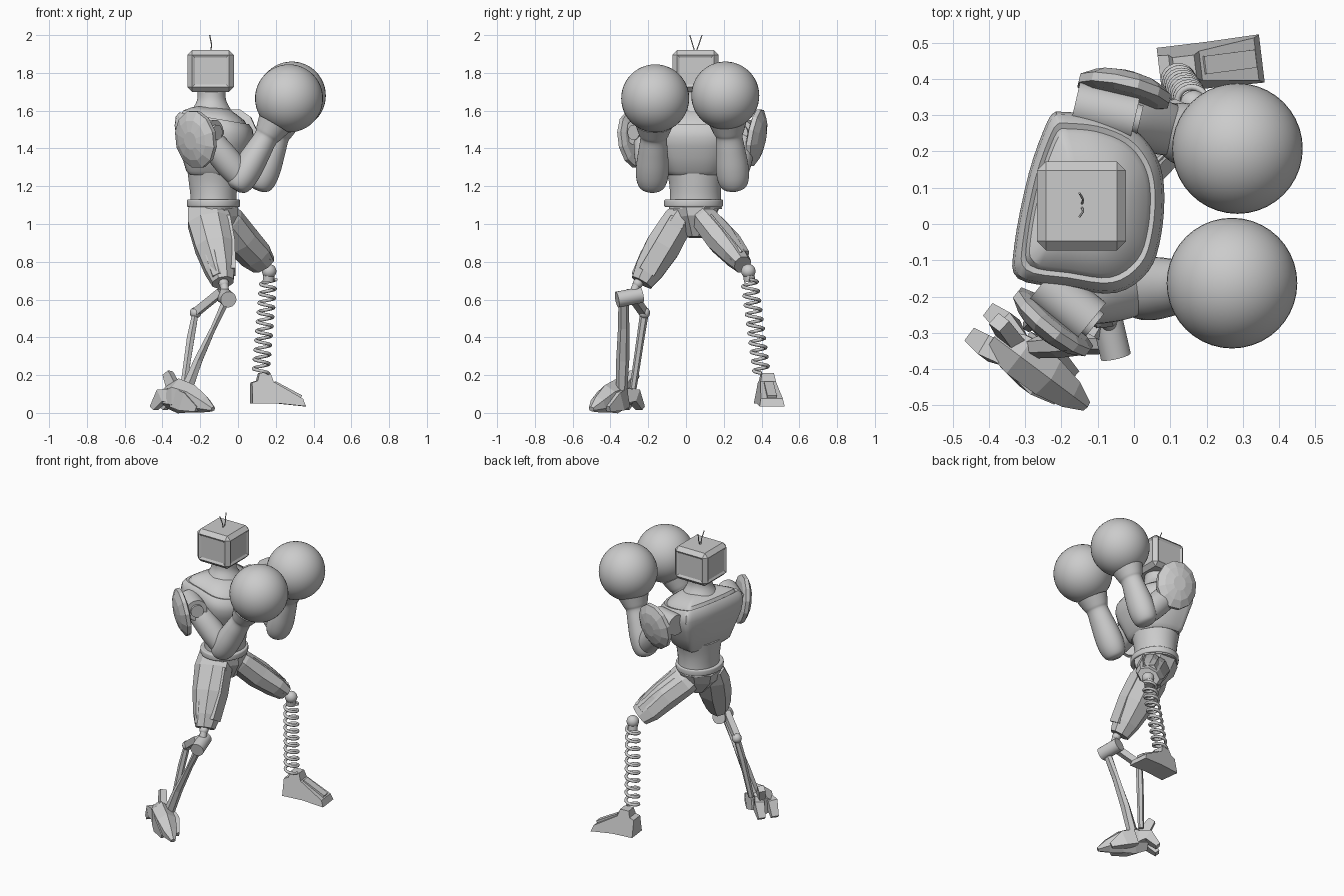
import bpy
import bmesh
from math import sin, cos, pi, tau
from mathutils import Vector, Matrix

default_cube = bpy.data.objects.get("Cube")
if default_cube:
    bpy.data.objects.remove(default_cube, do_unlink=True)

# One plain grey for the whole figure
grey = bpy.data.materials.new("plain grey")
grey.use_nodes = True
colour = (0.6, 0.6, 0.6, 1)
grey.diffuse_color = colour
grey.node_tree.nodes["Principled BSDF"].inputs["Base Color"].default_value = colour


def finish(name, bm, smooth=False):
    bmesh.ops.recalc_face_normals(bm, faces=bm.faces)
    mesh = bpy.data.meshes.new(name)
    bm.to_mesh(mesh)
    bm.free()
    mesh.materials.append(grey)
    obj = bpy.data.objects.new(name, mesh)
    bpy.context.collection.objects.link(obj)
    if smooth:
        bpy.ops.object.select_all(action="DESELECT")
        obj.select_set(True)
        bpy.context.view_layer.objects.active = obj
        bpy.ops.object.shade_smooth_by_angle(angle=pi / 5)


def refine(rows, steps=5):
    """Smooth a list of number rows with a Catmull-Rom spline."""
    rows = [Vector(r) for r in rows]
    out = []
    for i in range(len(rows) - 1):
        a, b = rows[max(i - 1, 0)], rows[i]
        c, d = rows[i + 1], rows[min(i + 2, len(rows) - 1)]
        for k in range(steps):
            t = k / steps
            out.append(b + (c - a) * t / 2 + (a * 2 - b * 5 + c * 4 - d) * t * t / 2
                       + (b * 3 - a - c * 3 + d) * t ** 3 / 2)
    return out + [rows[-1]]


def skin(name, loops, smooth=False):
    bm = bmesh.new()
    rings = [[bm.verts.new(p) for p in loop] for loop in loops]
    for low, high in zip(rings, rings[1:]):
        for i in range(len(low)):
            bm.faces.new((low[i - 1], low[i], high[i], high[i - 1]))
    bm.faces.new(rings[0])
    bm.faces.new(rings[-1])
    finish(name, bm, smooth)


def limb(name, rows, sides=8, smooth=False, ref=(1, 0, 0), curved=True):
    """Skin rings of (x, y, z, half width along ref, half depth)."""
    if smooth:
        rows, sides = refine(rows) if curved else rows, 32
    rows = [Vector(r) for r in rows]
    loops = []
    for i, row in enumerate(rows):
        ahead, behind = rows[min(i + 1, len(rows) - 1)], rows[max(i - 1, 0)]
        axis = (ahead.to_3d() - behind.to_3d()).normalized()
        side = Vector(ref)
        side = (side - axis * side.dot(axis)).normalized()
        deep = axis.cross(side)
        fit = 1 / cos(pi / sides)
        angles = [tau * (k + 0.5) / sides for k in range(sides)]
        loops.append([row.to_3d() + side * cos(a) * row[3] * fit
                      + deep * sin(a) * row[4] * fit for a in angles])
    skin(name, loops, smooth)


def rod(name, start, end, radius):
    size = (radius, radius)
    limb(name, [(*start, *size), (*end, *size)], smooth=True, ref=(0.3, 0.2, 0.9), curved=False)


def ball(name, centre, radius):
    bm = bmesh.new()
    bmesh.ops.create_uvsphere(bm, u_segments=40, v_segments=24, radius=radius,
                              matrix=Matrix.Translation(centre))
    finish(name, bm, True)


def wire(name, points, radius):
    curve = bpy.data.curves.new(name, "CURVE")
    curve.dimensions = "3D"
    curve.bevel_depth = radius
    curve.bevel_resolution = 2
    curve.use_fill_caps = True
    spline = curve.splines.new("POLY")
    spline.points.add(len(points) - 1)
    for point, co in zip(spline.points, points):
        point.co = (*co, 1)
    curve.materials.append(grey)
    obj = bpy.data.objects.new(name, curve)
    bpy.context.collection.objects.link(obj)


# Head: chamfered box with a shallow sloped panel on each side
bm = bmesh.new()
bmesh.ops.create_cube(bm, size=1, matrix=Matrix.Translation((-0.145, 0.05, 1.81))
                      @ Matrix.Diagonal((0.245, 0.245, 0.22, 1)))
bmesh.ops.bevel(bm, geom=bm.edges[:], offset=0.025, segments=1, profile=0.5, affect="EDGES")
bm.normal_update()
panels = [f for f in bm.faces if f.calc_area() > 0.02 and abs(f.normal.z) < 0.5]
bmesh.ops.inset_individual(bm, faces=panels, thickness=0.02, depth=-0.008)
finish("head", bm)
for tip in (0.02, 0.085):
    wire("antenna", [(-0.145, 0.05, 1.9), (-0.14, (tip + 0.05) / 2, 1.95),
                     (-0.15, tip, 2)], 0.003)
limb("neck", [(-0.14, 0.05, z, r, r) for z, r in
              ((1.55, 0.14), (1.61, 0.1), (1.66, 0.076), (1.72, 0.075))], smooth=True)

# Chest: one plan outline scaled up the body, tilted down to the front
outline = [(-0.215, 0.31), (-0.1, 0.3), (0, 0.26), (0.06, 0.19), (0.083, 0.1),
           (0.075, -0.03), (0.04, -0.13), (-0.05, -0.19), (-0.19, -0.175),
           (-0.32, -0.15), (-0.33, -0.06), (-0.29, 0.14), (-0.24, 0.28)]
plan = refine(outline + outline[:1], 4)[:-1]
middle = Vector((-0.13, 0.05))
loops = []
for z, scale, tilt in ((1.26, 0.6, 0), (1.28, 0.7, 0), (1.36, 0.83, 0.05),
                       (1.43, 0.95, 0.1), (1.49, 1, 0.15), (1.535, 0.97, 0.17),
                       (1.56, 0.88, 0.17), (1.555, 0.82, 0.17), (1.575, 0.77, 0.17),
                       (1.6, 0.56, 0.15), (1.615, 0.4, 0.1)):
    flat = [middle + (p - middle) * scale for p in plan]
    loops.append([(p.x, p.y, z - tilt * (p.x - middle.x)) for p in flat])
skin("chest", loops, True)

# Waist, belt and pelvis
limb("waist", [(-0.13, 0.05, z, x, y) for z, x, y in
               ((1.08, 0.12, 0.14), (1.15, 0.122, 0.135), (1.22, 0.13, 0.14),
                (1.3, 0.14, 0.16))], smooth=True)
limb("belt", [(-0.13, 0.04, z, 0.14 + e, 0.155 + e) for z, e in
              ((1.09, -0.01), (1.095, 0), (1.125, 0), (1.13, -0.01))], smooth=True)
limb("pelvis", [(-0.13, 0.05, 1.1, 0.13, 0.13), (-0.12, 0.05, 1.03, 0.12, 0.1),
                (-0.11, 0.05, 0.93, 0.05, 0.04)])

# Arms: pad, shoulder, upper arm, forearm and round glove
arms = {
    "right": ((-0.185, -0.215, 1.485), (0.02, -0.18, 1.24), (0.27, -0.163, 1.665),
              (-0.215, -0.26, 1.45), (-0.62, -0.76, -0.15)),
    "left": ((-0.08, 0.31, 1.485), (0.13, 0.25, 1.24), (0.285, 0.208, 1.68),
             (-0.03, 0.355, 1.46), (0.22, 0.95, -0.18)),
}
for side, parts in arms.items():
    shoulder, elbow, glove, pad, out = map(Vector, parts)
    across = Vector((-out.y, out.x, 0)).normalized() * (1 if out.y < 0 else -1)
    rod(side + "_shoulder_hub", shoulder - across * 0.085, shoulder + across * 0.085, 0.066)
    rod(side + "_shoulder_cap", shoulder + across * 0.08, shoulder + across * 0.1, 0.04)
    rod(side + "_shoulder_axle", shoulder, pad, 0.05)
    limb(side + "_shoulder_pad", [(*(pad + out * t), r, r * 1.17) for t, r in
                                  ((-0.01, 0.1), (0, 0.128), (0.025, 0.128),
                                   (0.05, 0.09), (0.063, 0.04))], 12, ref=across)
    limb(side + "_upper_arm", [(*shoulder.lerp(elbow, t), r, r) for t, r in
                               ((0, 0.055), (0.3, 0.072), (0.7, 0.075), (1, 0.065))],
         smooth=True, ref=(0, 1, 0))
    limb(side + "_forearm", [(*elbow.lerp(glove, t), r, r * 0.9) for t, r in
                             ((-0.14, 0.03), (-0.1, 0.065), (0, 0.083), (0.15, 0.086),
                              (0.35, 0.077), (0.5, 0.07), (0.56, 0.08), (0.68, 0.1))],
         smooth=True, ref=(0, 1, 0))
    ball(side + "_glove", glove, 0.18)

# Thighs: faceted shells with raised plates; the last row holds end width and depth
thighs = {
    "right": ((-0.165, -0.01, 1.07), (-0.08, -0.235, 0.69), 0.097, (-0.2, -0.9, -0.3),
              (0.58, 0.6)),
    "left": ((-0.1, 0.08, 1.05), (0.135, 0.3, 0.785), 0.083, (0.3, 0.8, 0.4), (0.8, 0.55)),
}
for side, (hip, knee, size, out, end) in thighs.items():
    hip, knee, out = Vector(hip), Vector(knee), Vector(out)
    limb(side + "_thigh", [(*hip.lerp(knee, t), size * w, size * d) for t, w, d in
                           ((-0.05, 1, 0.6), (0.15, 1.17, 0.85), (0.5, 1.07, 0.95),
                            (0.82, end[0] + 0.24, end[1] + 0.2), (1, *end))])
    limb(side + "_thigh_plate", [(*(hip.lerp(knee, t) + out * size * 0.52), size * w, size * d)
                                 for t, w, d in ((0.12, 0.3, 0.2), (0.2, 0.5, 0.4),
                                                 (0.6, 0.5, 0.5), (0.88, 0.35, 0.35))], 6)
    limb(side + "_front_plate", [(*(hip.lerp(knee, t) + Vector((size * w, 0, 0.01))),
                                  size * 0.25, size * 0.45) for t, w in
                                 ((0.15, 0.9), (0.5, 0.85), (0.88, 0.55))], 4)

# Right lower leg: knee drum and two thin struts
ball("right_knee_ball", (-0.075, -0.255, 0.685), 0.027)
rod("right_knee_link", (-0.075, -0.255, 0.69), (-0.065, -0.29, 0.61), 0.022)
rod("right_knee_drum", (-0.08, -0.235, 0.625), (-0.05, -0.365, 0.6), 0.042)
limb("knee_link_bar", [(-0.09, -0.3, 0.64, 0.02, 0.02), (-0.22, -0.225, 0.535, 0.02, 0.02)],
     4, ref=(0, 0, 1))
ball("rear_strut_joint", (-0.225, -0.22, 0.53), 0.03)
limb("rear_strut", [(-0.225, -0.22, 0.53, 0.016, 0.02), (-0.25, -0.24, 0.4, 0.02, 0.018),
                    (-0.29, -0.28, 0.13, 0.016, 0.016)], 6)
limb("main_strut", [(-0.06, -0.33, 0.6, 0.02, 0.024), (-0.13, -0.33, 0.45, 0.014, 0.026),
                    (-0.21, -0.335, 0.28, 0.022, 0.03), (-0.27, -0.34, 0.13, 0.03, 0.026)], 6)

# Right foot: angular wedges laid out along the foot direction
fore, wide = Vector((0.8, -0.6, 0)), Vector((0.6, 0.8, 0))


def foot_part(name, rows, sides=6):
    """Rows of (along, across, height, half width, half height)."""
    base = Vector((-0.3, -0.375, 0))
    limb(name, [(*(base + fore * u + wide * v + Vector((0, 0, z))), w, h)
                for u, v, z, w, h in rows], sides, ref=wide)


foot_part("right_foot_body", [(-0.1, 0, 0.08, 0.045, 0.05), (-0.02, 0, 0.09, 0.06, 0.08),
                              (0.07, 0, 0.075, 0.058, 0.065), (0.15, 0, 0.045, 0.042, 0.04),
                              (0.21, 0, 0.02, 0.015, 0.012)])
foot_part("heel_spur", [(-0.06, 0.02, 0.12, 0.022, 0.035), (-0.12, 0.04, 0.21, 0.02, 0.022)], 4)
for v in (-0.035, 0.05):
    foot_part("heel_claw", [(-0.04, v / 2, 0.09, 0.03, 0.04), (-0.1, v, 0.09, 0.03, 0.035),
                            (-0.155, v, 0.025, 0.022, 0.015)], 4)
    foot_part("side_toe", [(-0.02, v, 0.08, 0.022, 0.05), (0.05, v * 1.2, 0.06, 0.025, 0.05),
                           (0.13, v, 0.02, 0.015, 0.015)], 4)

# Left lower leg: ball knee and coil spring
knee, ankle = Vector((0.165, 0.33, 0.75)), Vector((0.12, 0.4, 0.21))
ball("left_knee_ball", knee, 0.038)
top = knee.lerp(ankle, 0.08)
turns, steps = 10, 20
coil = []
for i in range(turns * steps + 1):
    a = tau * i / steps
    coil.append(top.lerp(ankle, i / (turns * steps)) + Vector((cos(a), sin(a), 0)) * 0.04)
wire("spring", coil, 0.009)
rod("spring_cap", knee, knee.lerp(ankle, 0.1), 0.03)

# Left foot: side profile widened at the sole, turned slightly outward
profile = [(0, 0.05), (0, 0.16), (0.03, 0.17), (0.04, 0.21), (0.1, 0.21), (0.115, 0.165),
           (0.27, 0.075), (0.285, 0.035), (0.14, 0.05)]
fore, wide = Vector((0.99, 0.12, 0)), Vector((-0.12, 0.99, 0))
skin("left_foot", [[Vector((0.07, 0.422, z)) + fore * u + wide * s * (0.068 - 0.2 * (z - 0.03))
                    for u, z in profile] for s in (-1, 1)])
limb("left_foot_ridge", [(0.19, 0.437, 0.155, 0.025, 0.014), (0.33, 0.455, 0.08, 0.025, 0.014)],
     4, ref=wide)
